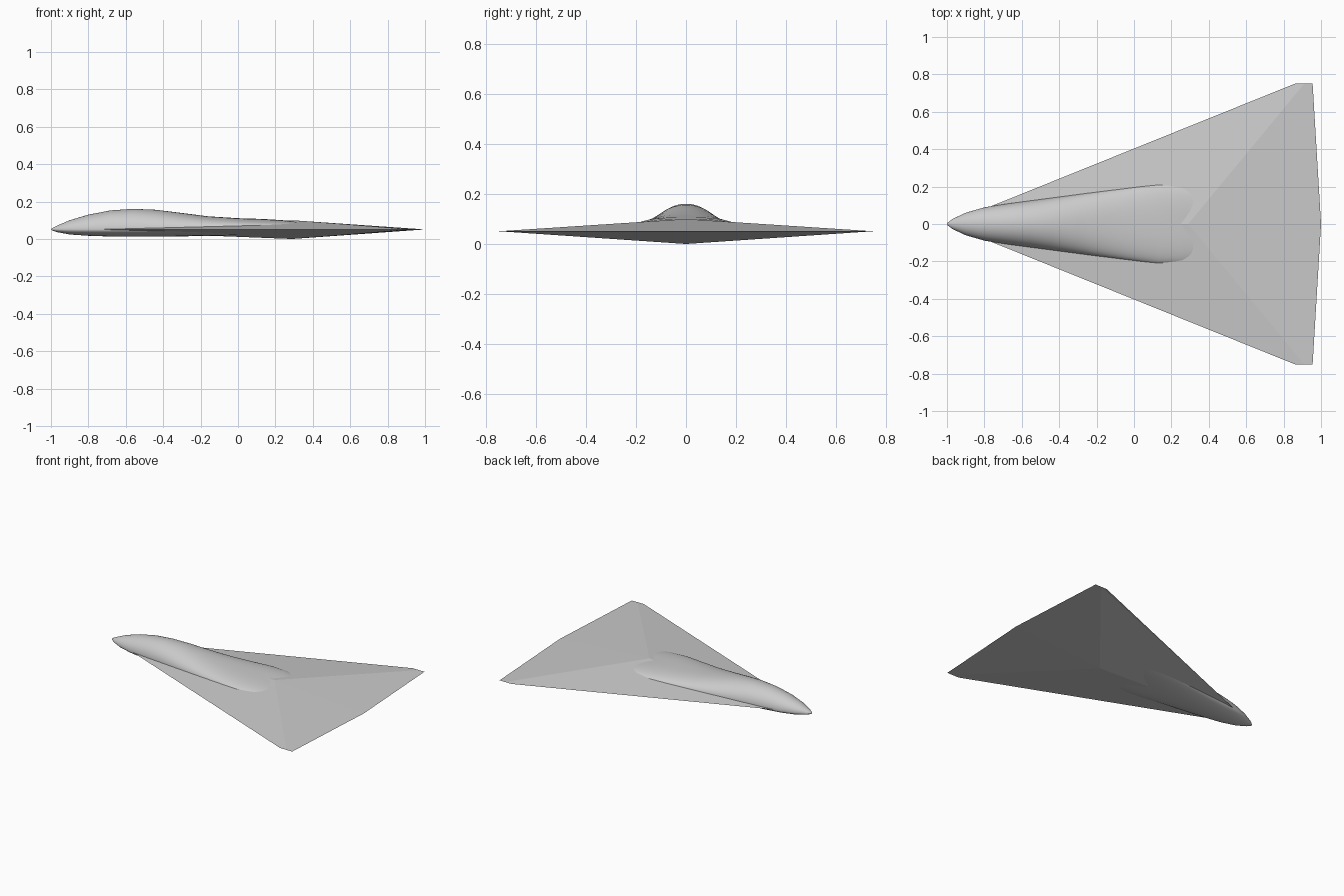
import bpy, math

if "Cube" in bpy.data.objects:
    bpy.data.objects.remove(bpy.data.objects["Cube"])

grey = bpy.data.materials.new("light_grey")
grey.use_nodes = True
colour = (0.6, 0.6, 0.6, 1)
grey.diffuse_color = colour
grey.node_tree.nodes["Principled BSDF"].inputs["Base Color"].default_value = colour

MID = 0.051  # height of the wing plane


def make(name, verts, faces):
    mesh = bpy.data.meshes.new(name)
    mesh.from_pydata(verts, [], faces)
    mesh.materials.append(grey)
    obj = bpy.data.objects.new(name, mesh)
    bpy.context.collection.objects.link(obj)
    bpy.context.view_layer.objects.active = obj
    obj.select_set(True)
    bpy.ops.object.mode_set(mode='EDIT')
    bpy.ops.mesh.select_all(action='SELECT')
    bpy.ops.mesh.normals_make_consistent(inside=False)
    bpy.ops.object.mode_set(mode='OBJECT')
    return obj


# Delta wing: diamond section, thickest at the root ridge, razor thin at the tips
verts = [(-1, 0, MID), (1, 0, MID), (0.29, 0, MID + 0.049), (0.29, 0, MID - 0.051)]
faces = []
for side in (1, -1):
    n = len(verts)
    verts += [(x, side * 0.75, MID) for x in (0.86, 0.91, 0.955)]
    for ridge in (2, 3):
        faces += [(0, ridge, n + 1, n), (ridge, 1, n + 2, n + 1)]
wing = make("delta_wing", verts, faces)

# Blended fuselage: x, half width, top, bottom, roundness exponent
STATIONS = [
    (-0.995, 0.008, 0.057, 0.046, 2), (-0.97, 0.027, 0.070, 0.037, 2),
    (-0.9, 0.06, 0.100, 0.024, 2), (-0.8, 0.089, 0.130, 0.017, 2),
    (-0.68, 0.108, 0.153, 0.013, 2), (-0.56, 0.124, 0.161, 0.012, 2),
    (-0.44, 0.140, 0.156, 0.012, 2), (-0.3, 0.159, 0.139, 0.014, 2.1),
    (-0.16, 0.178, 0.121, 0.016, 2.3), (0, 0.200, 0.111, 0.019, 2.5),
    (0.13, 0.219, 0.107, 0.023, 2.5), (0.23, 0.218, 0.101, 0.03, 2.5),
    (0.29, 0.205, 0.094, 0.036, 2.5),
]
SIDES = 48


def power(v, n):
    return math.copysign(abs(v) ** (2 / n), v)


verts, faces = [(-1, 0, MID)], []
for x, width, top, bottom, n in STATIONS:
    sweep = 0.05 * max(0, x - 0.13) / 0.16  # chevron shaped tail
    for i in range(SIDES):
        a = 2 * math.pi * i / SIDES
        u, v = power(math.cos(a), n), power(math.sin(a), n)
        height = top - MID if v > 0 else MID - bottom
        verts.append((x + sweep * abs(u), width * u, MID + height * v))
for i in range(SIDES):
    j = (i + 1) % SIDES
    faces.append((0, 1 + i, 1 + j))
    for s in range(len(STATIONS) - 1):
        a, b = 1 + s * SIDES, 1 + (s + 1) * SIDES
        faces.append((a + i, b + i, b + j, a + j))
last = 1 + (len(STATIONS) - 1) * SIDES
verts.append((0.29, 0, MID))
for i in range(SIDES):
    faces.append((last + i, len(verts) - 1, last + (i + 1) % SIDES))
wing.select_set(False)
fuselage = make("fuselage", verts, faces)
bpy.ops.object.shade_smooth_by_angle(angle=math.radians(40))
